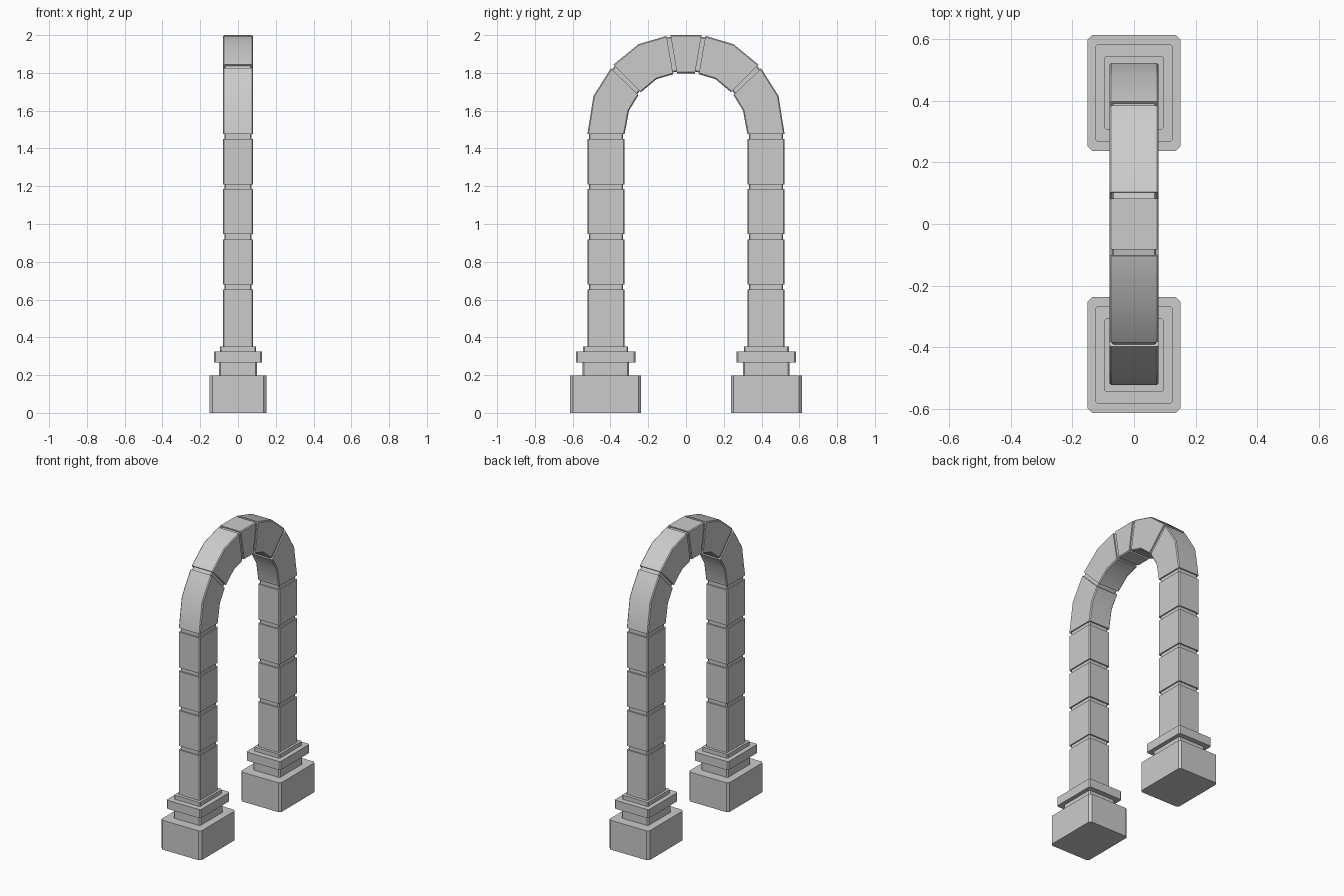
import bpy
from mathutils import Vector

if "Cube" in bpy.data.objects:
    bpy.data.objects.remove(bpy.data.objects["Cube"])


def section(outer, inner, hx, c):
    """Chamfered rectangle spanning x = +-hx and the line outer -> inner in the YZ plane."""
    o, i = Vector(outer), Vector(inner)
    d = (i - o).normalized() * c
    pts = [(-hx + c, o), (hx - c, o), (hx, o + d), (hx, i - d),
           (hx - c, i), (-hx + c, i), (-hx, i - d), (-hx, o + d)]
    return [(x, p.x, p.y) for x, p in pts]


def loft(name, rings):
    """Skin a list of matching rings and cap both ends."""
    n = len(rings[0])
    verts = [v for r in rings for v in r]
    faces = [(k * n + a, k * n + (a + 1) % n, (k + 1) * n + (a + 1) % n, (k + 1) * n + a)
             for k in range(len(rings) - 1) for a in range(n)]
    faces += [tuple(reversed(range(n))), tuple(range(len(verts) - n, len(verts)))]
    me = bpy.data.meshes.new(name)
    me.from_pydata(verts, [], faces)
    ob = bpy.data.objects.new(name, me)
    bpy.context.collection.objects.link(ob)
    bpy.ops.object.select_all(action='DESELECT')
    bpy.context.view_layer.objects.active = ob
    ob.select_set(True)
    bpy.ops.object.mode_set(mode='EDIT')
    bpy.ops.mesh.select_all(action='SELECT')
    bpy.ops.mesh.normals_make_consistent(inside=False)
    bpy.ops.object.mode_set(mode='OBJECT')
    bpy.ops.object.shade_smooth_by_angle(angle=0.53)
    return ob


# Stepped pedestals: half x, half y, bottom z, top z, corner chamfer
steps = [(0.15, 0.188, 0.0, 0.198, 0.014), (0.10, 0.123, 0.198, 0.267, 0.008),
         (0.127, 0.157, 0.267, 0.325, 0.008), (0.096, 0.119, 0.325, 0.352, 0.006)]
for side, label in ((-1, "left"), (1, "right")):
    rings = []
    for hx, hy, z0, z1, c in steps:
        for z in (z0, z1):
            rings.append(section((side * (0.425 + hy), z), (side * (0.425 - hy), z), hx, c))
    loft("pedestal_" + label, rings)

# Stone blocks of one half, each a list of (outer, inner) stations in (y, z)
blocks = [[((-0.522, z), (-0.325, z)) for z in pair] for pair in
          ((0.352, 0.654), (0.681, 0.919), (0.946, 1.184), (1.21, 1.449))]
blocks.append([((-0.522, 1.476), (-0.325, 1.476)), ((-0.49, 1.678), (-0.302, 1.60)),
               ((-0.397, 1.825), (-0.252, 1.682))])
blocks.append([((-0.384, 1.844), (-0.238, 1.698)), ((-0.252, 1.952), (-0.156, 1.767)),
               ((-0.103, 1.996), (-0.068, 1.793))])
keystone = [((-0.082, 2.0), (-0.048, 1.798)), ((0.082, 2.0), (0.048, 1.798))]
mirrored = [[((-o[0], o[1]), (-i[0], i[1])) for o, i in reversed(b)] for b in reversed(blocks)]


def inset(station, d=0.009):
    o, i = Vector(station[0]), Vector(station[1])
    v = (i - o).normalized() * d
    return section(o + v, i - v, 0.072, 0.006)


# Continuous arch band with recessed mortar joints between blocks
rings = []
chain = blocks + [keystone] + mirrored
for k, block in enumerate(chain):
    if k > 0:
        rings.append(inset(block[0]))
    rings += [section(o, i, 0.08, 0.006) for o, i in block]
    if k < len(chain) - 1:
        rings.append(inset(block[-1]))
loft("arch_band", rings)
